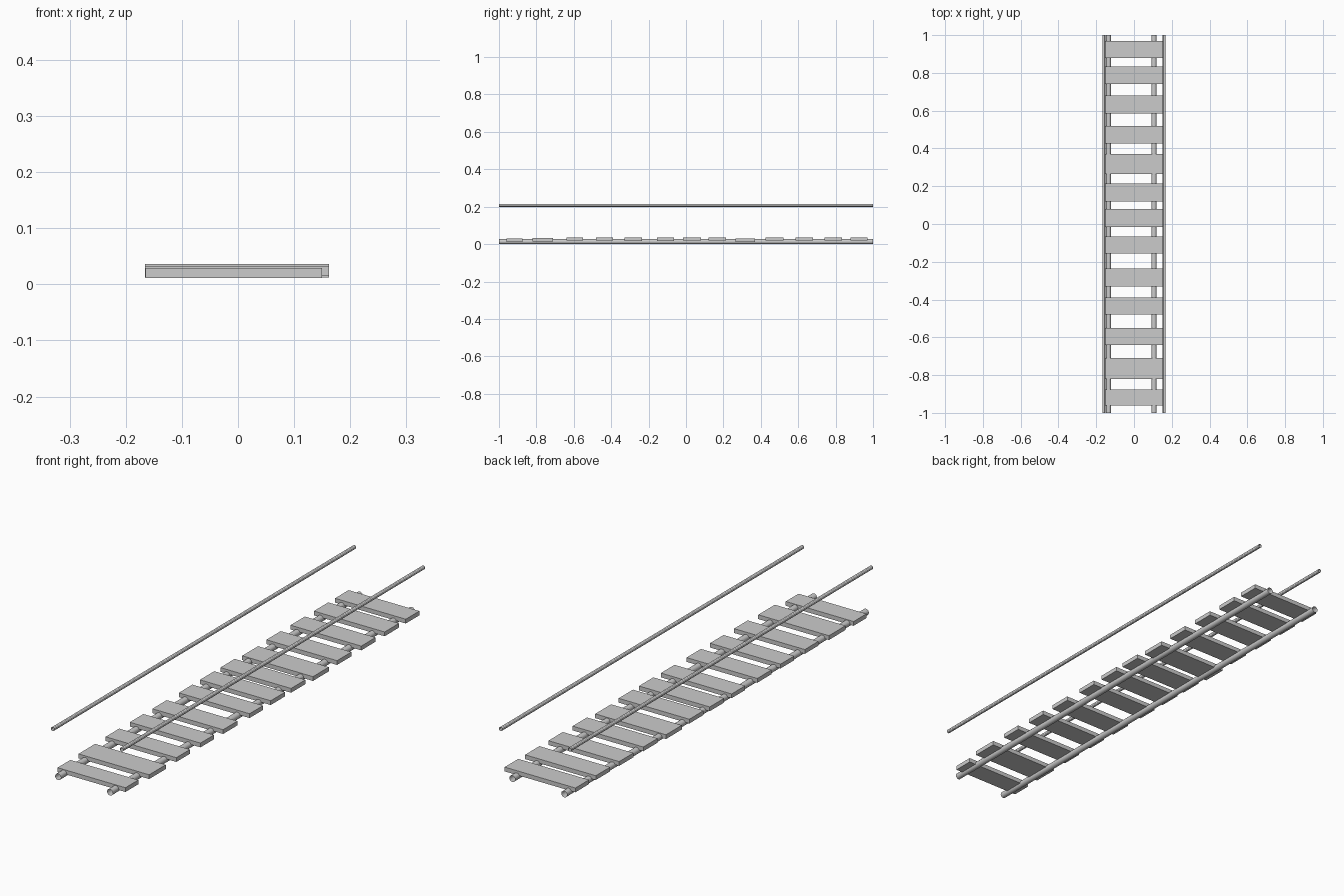
import bpy, bmesh
from mathutils import Matrix

if "Cube" in bpy.data.objects:
    bpy.data.objects.remove(bpy.data.objects["Cube"])


def rope(name, x, z, radius, sides=12):
    # open-ended straight rope running along y
    bpy.ops.mesh.primitive_cylinder_add(vertices=sides, radius=radius, depth=2,
                                        end_fill_type='NOTHING',
                                        location=(x, 0, z), rotation=(1.570796, 0, 0))
    ob = bpy.context.object
    ob.name = name
    bpy.ops.object.shade_smooth_by_angle()


def plank(name, y0, y1, z0=0.018, x0=-0.166, x1=0.162, thick=0.018):
    bm = bmesh.new()
    bmesh.ops.create_cube(bm, size=1, matrix=Matrix.LocRotScale(
        ((x0 + x1) / 2, (y0 + y1) / 2, z0 + thick / 2), None, (x1 - x0, y1 - y0, thick)))
    me = bpy.data.meshes.new(name)
    bm.to_mesh(me)
    bm.free()
    bpy.context.collection.objects.link(bpy.data.objects.new(name, me))


# carrying ropes under the planks
rope("lower_rope_left", -0.135, 0.0135, 0.0135)
rope("lower_rope_right", 0.106, 0.0135, 0.0135)

# hand ropes
rope("hand_rope_left", -0.16, 0.207, 0.008)
rope("hand_rope_right", 0.16, 0.207, 0.008)

# unevenly spaced planks: front edge, back edge, underside height
planks = [
    (-0.96, -0.875, 0.011), (-0.82, -0.71, 0.015), (-0.64, -0.55, 0.018),
    (-0.48, -0.39, 0.018), (-0.33, -0.235, 0.017), (-0.155, -0.065, 0.017),
    (-0.015, 0.08, 0.018), (0.12, 0.215, 0.018), (0.265, 0.37, 0.012),
    (0.425, 0.52, 0.018), (0.585, 0.68, 0.018), (0.74, 0.835, 0.018),
    (0.88, 0.97, 0.018),
]
for i, (y0, y1, z) in enumerate(planks):
    x0, x1 = (-0.165, 0.15) if i == 0 else (-0.166, 0.162)
    plank(f"plank_{i + 1}", y0, y1, z, x0, x1)
